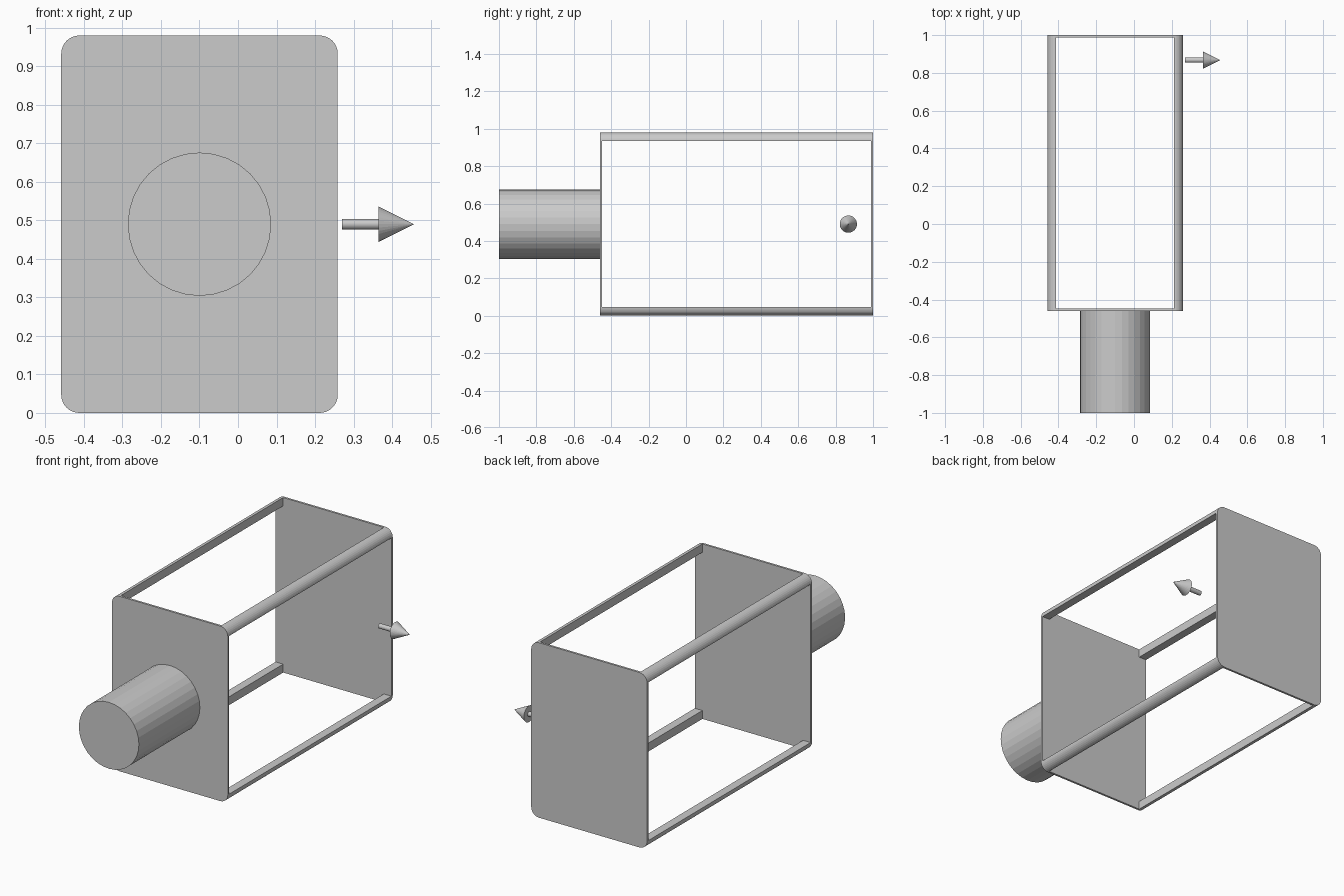
import bpy, bmesh
from math import sin, cos, pi

if "Cube" in bpy.data.objects:
    bpy.data.objects.remove(bpy.data.objects["Cube"])

X0, X1, H = -0.459, 0.259, 0.98      # housing width limits and height
Y0, Y1 = -0.46, 1.0                  # housing depth limits
R, T, SEG = 0.047, 0.012, 8          # corner radius, plate thickness, arc steps
CX, CZ = (X0 + X1) / 2, H / 2


def arc(cx, cz, start):
    return [(cx + R * cos(start + pi / 2 * i / SEG),
             cz + R * sin(start + pi / 2 * i / SEG)) for i in range(SEG + 1)]


def prism(name, outline, ya, yb):
    """Extrude an x-z outline along y."""
    bm = bmesh.new()
    face = bm.faces.new([bm.verts.new((x, ya, z)) for x, z in outline])
    ext = bmesh.ops.extrude_face_region(bm, geom=[face])
    moved = [v for v in ext["geom"] if isinstance(v, bmesh.types.BMVert)]
    bmesh.ops.translate(bm, verts=moved, vec=(0, yb - ya, 0))
    if not any(len(e.link_faces) == 2 for e in face.edges):
        bm.faces.new(face.verts)
    bmesh.ops.recalc_face_normals(bm, faces=bm.faces)
    mesh = bpy.data.meshes.new(name)
    bm.to_mesh(mesh)
    bm.free()
    bpy.context.collection.objects.link(bpy.data.objects.new(name, mesh))


def cone(name, r1, r2, length, loc, rot):
    bpy.ops.mesh.primitive_cone_add(vertices=32, radius1=r1, radius2=r2,
                                    depth=length, location=loc, rotation=rot)
    bpy.context.object.name = name


# Rounded corners, counter-clockwise from the right top
corners = [("right_top", X1 - R, H - R, 0), ("left_top", X0 + R, H - R, pi / 2),
           ("left_bottom", X0 + R, R, pi), ("right_bottom", X1 - R, R, 1.5 * pi)]

# End plates
plate = [p for _, x, z, a in corners for p in arc(x, z, a)]
prism("front_plate", plate, Y0, Y0 + T)
prism("back_plate", plate, Y1 - T, Y1)

# Quarter-round corner rails joining the plates
for name, x, z, a in corners:
    prism("rail_" + name, [(x, z)] + arc(x, z, a), Y0 + T, Y1 - T)

# Front barrel
cone("barrel", 0.186, 0.186, Y0 + 1, (CX, (Y0 - 1) / 2, CZ), (pi / 2, 0, 0))

# Side arrow pointing along +x
cone("arrow_shaft", 0.0135, 0.0135, 0.095, (0.3175, 0.868, CZ), (0, pi / 2, 0))
cone("arrow_head", 0.046, 0, 0.092, (0.411, 0.868, CZ), (0, pi / 2, 0))
